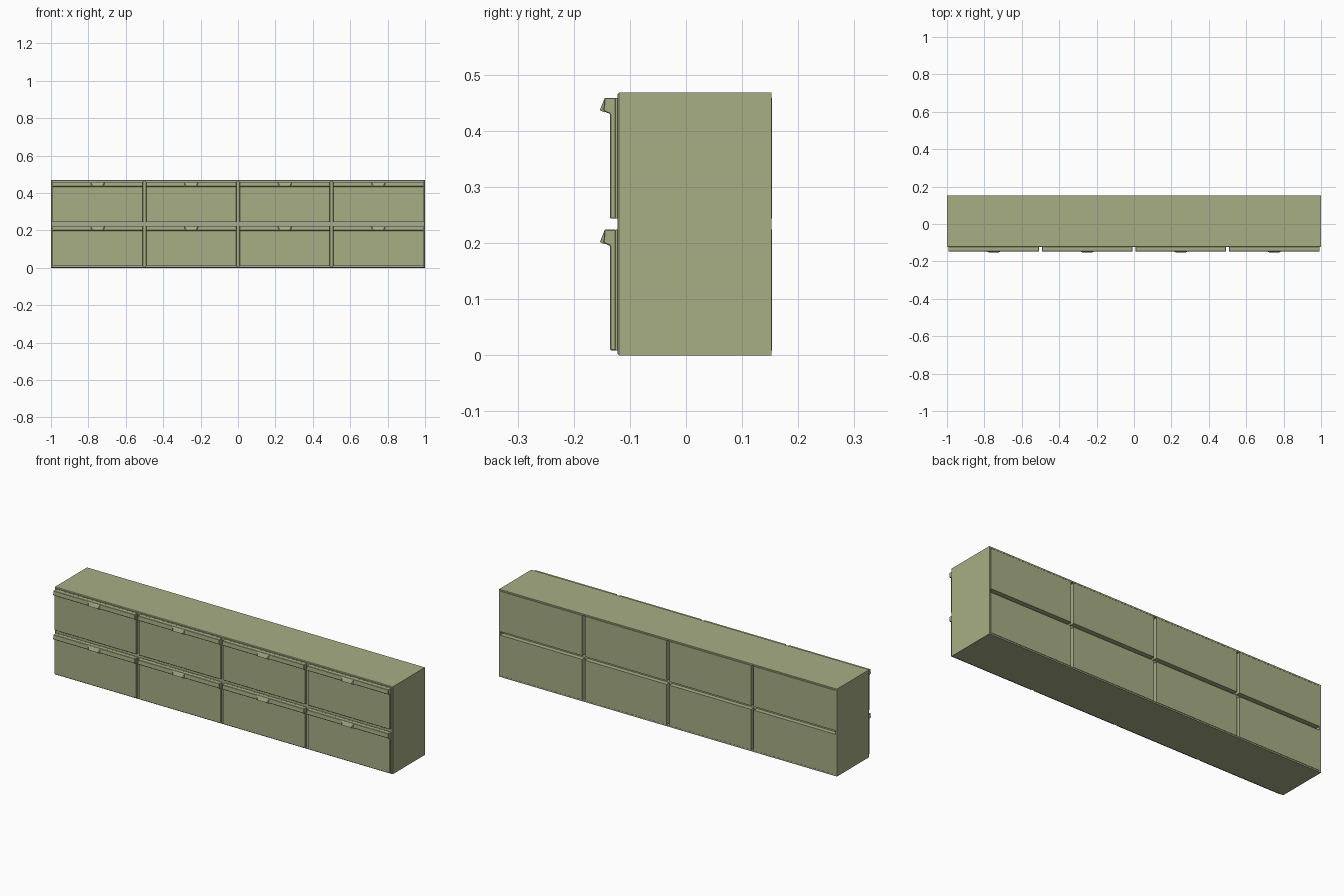
import bpy, bmesh

if "Cube" in bpy.data.objects:
    bpy.data.objects.remove(bpy.data.objects["Cube"])

W, H = 1.0, 0.468            # half width, height
FRONT, BACK = -0.1225, 0.152  # carcass depth range
CENTRES = (-0.75, -0.25, 0.25, 0.75)
HALF = 0.242                 # half width of a drawer
ROWS = (0.0085, 0.2435)      # bottom of each drawer row
DH = 0.2155                  # drawer height

mat = bpy.data.materials.new("olive")
mat.diffuse_color = (0.39, 0.42, 0.235, 1)
mat.use_nodes = True
mat.node_tree.nodes["Principled BSDF"].inputs["Base Color"].default_value = mat.diffuse_color


def finish(bm, name, bevel=0.0):
    bmesh.ops.recalc_face_normals(bm, faces=bm.faces[:])
    me = bpy.data.meshes.new(name)
    bm.to_mesh(me)
    bm.free()
    ob = bpy.data.objects.new(name, me)
    bpy.context.collection.objects.link(ob)
    me.materials.append(mat)
    if bevel:
        mod = ob.modifiers.new("bevel", 'BEVEL')
        mod.width = bevel
        mod.segments = 1
        mod.limit_method = 'ANGLE'
    return ob


def skin(bm, rings, closed=False):
    """Join equal-length rings of points with quads."""
    vs = [[bm.verts.new(p) for p in r] for r in rings]
    n = len(vs[0])
    pairs = list(zip(vs, vs[1:])) + ([(vs[-1], vs[0])] if closed else [])
    for a, b in pairs:
        for i in range(n):
            j = (i + 1) % n
            bm.faces.new((a[i], a[j], b[j], b[i]))
    if not closed:
        bm.faces.new(vs[0])
        bm.faces.new(vs[-1])


def box(name, x0, x1, y0, y1, z0, z1, bevel=0.0):
    bm = bmesh.new()
    skin(bm, [[(x0, y, z0), (x1, y, z0), (x1, y, z1), (x0, y, z1)] for y in (y0, y1)])
    return finish(bm, name, bevel)


# Carcass shell: rectangular tube with a softened front rim
def rect(inset, y):
    a, z0, z1 = W - inset, inset, H - inset
    return [(-a, y, z0), (a, y, z0), (a, y, z1), (-a, y, z1)]


bm = bmesh.new()
skin(bm, [rect(i, y) for i, y in (
    (0, BACK), (0, FRONT + 0.003), (0.003, FRONT), (0.0075, FRONT), (0.0075, BACK))], closed=True)
finish(bm, "carcass_shell")

# Shelf and upright dividers, set in from the back
box("shelf", -W + 0.008, W - 0.008, FRONT, 0.13, ROWS[0] + DH + 0.001, ROWS[1] - 0.001)
for x in (-0.5, 0, 0.5):
    box("upright_divider", x - 0.0075, x + 0.0075, FRONT, 0.13, 0.008, H - 0.008)

# Drawers: body, front panel with full-width lip, finger tab
for z in ROWS:
    top = z + DH
    profile = [(-0.125, z), (-0.135, z), (-0.135, top - 0.029), (-0.147, top - 0.024),
               (-0.1455, top), (-0.125, top)]
    for c in CENTRES:
        box("drawer_body", c - HALF, c + HALF, -0.126, BACK + 0.001, z, top)
        bm = bmesh.new()
        skin(bm, [[(x, y, h) for y, h in profile] for x in (c - HALF, c + HALF)])
        finish(bm, "drawer_front", 0.0015)

        # Wedge tab: flush at the top of the lip, proud at its lower edge
        bm = bmesh.new()
        tab = [(0.036, -0.1454, top - 0.002), (0.026, -0.1535, top - 0.022),
               (0.036, -0.1455, top - 0.026)]
        skin(bm, [[(c + s * w, y, h) for w, y, h in tab] for s in (-1, 1)])
        finish(bm, "finger_tab")
